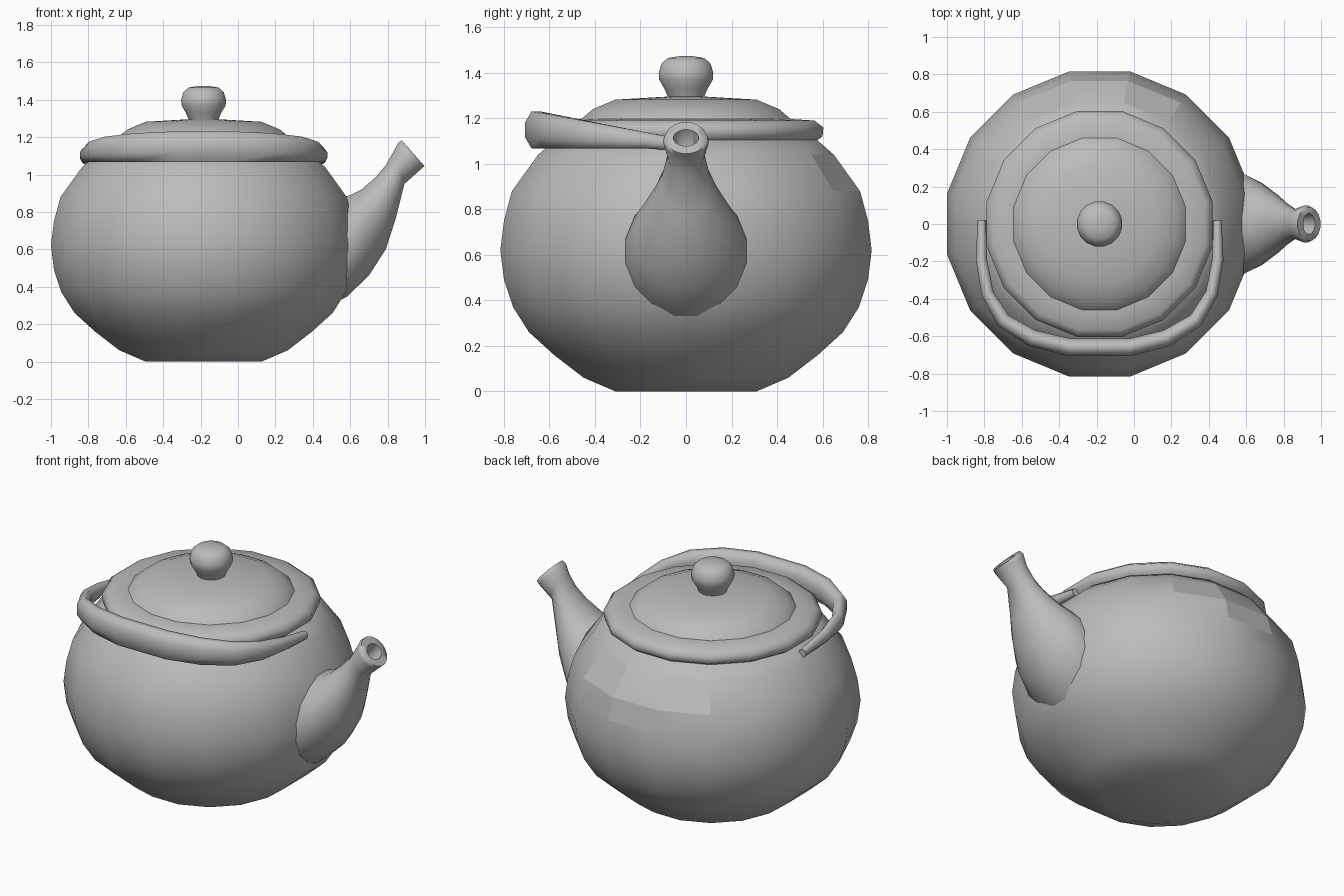
import bpy, bmesh
from math import pi, cos, sin, tan, radians
from mathutils import Vector

cube = bpy.data.objects.get("Cube")
if cube:
    bpy.data.objects.remove(cube, do_unlink=True)

# One plain grey for everything
grey = bpy.data.materials.new("grey")
grey.use_nodes = True
colour = (0.5, 0.5, 0.5, 1)
grey.diffuse_color = colour
grey.node_tree.nodes["Principled BSDF"].inputs["Base Color"].default_value = colour

SIDES = 16
AXIS = -0.184  # x of the pot's turning axis


def ellipse(centre, u, v, n=SIDES):
    """Ring of n points, with flats facing along u and v."""
    k = 1 / cos(pi / n)
    return [centre + k * (u * cos(a) + v * sin(a))
            for a in ((i + 0.5) * 2 * pi / n for i in range(n))]


def loft(name, rings, sharp=50):
    """Skin between rings, cap both ends and shade smooth."""
    bm = bmesh.new()
    loops = [[bm.verts.new(p) for p in ring] for ring in rings]
    for a, b in zip(loops, loops[1:]):
        for i in range(len(a)):
            j = (i + 1) % len(a)
            bm.faces.new((a[i], a[j], b[j], b[i]))
    bm.faces.new(loops[0])
    bm.faces.new(loops[-1])
    bmesh.ops.recalc_face_normals(bm, faces=bm.faces)
    for f in bm.faces:
        f.smooth = True
    mesh = bpy.data.meshes.new(name)
    bm.to_mesh(mesh)
    bm.free()
    mesh.set_sharp_from_angle(angle=radians(sharp))
    mesh.materials.append(grey)
    obj = bpy.data.objects.new(name, mesh)
    bpy.context.collection.objects.link(obj)
    return obj


def turn(name, profile, sharp=50):
    """Turn a (radius, height) profile about the pot's axis."""
    return loft(name, [ellipse(Vector((AXIS, 0, z)), Vector((r, 0, 0)), Vector((0, r, 0)))
                       for r, z in profile], sharp)


# Round pot
pot = turn("pot", [(0.31, 0), (0.45, 0.06), (0.58, 0.16), (0.69, 0.26), (0.76, 0.37),
                   (0.80, 0.49), (0.816, 0.62), (0.80, 0.75), (0.765, 0.88),
                   (0.65, 1.04), (0.57, 1.11)])

# Three flat facets on the back of the pot
for face in pot.data.polygons:
    c = face.center
    dx = abs(c.x - AXIS)
    upper = 0.9 < c.z < 1.04 and 0.2 < dx < 0.35
    middle = 0.75 < c.z < 0.88 and dx < 0.1
    if c.y > 0 and (upper or middle):
        face.use_smooth = False

# Lid: rounded rim, dome and knob
turn("lid_rim", [(0.53, 1.08), (0.56, 1.092), (0.60, 1.12), (0.604, 1.16),
                 (0.565, 1.19), (0.46, 1.197)], 60)
turn("lid_dome", [(0.47, 1.18), (0.46, 1.197), (0.41, 1.24), (0.31, 1.282), (0.09, 1.295)])
turn("lid_knob", [(0.10, 1.28), (0.08, 1.295), (0.095, 1.33), (0.118, 1.37), (0.12, 1.40),
                  (0.108, 1.44), (0.08, 1.465), (0.03, 1.473)], 70)

# Spout: (top x, top z, bottom x, bottom z, half width), ending inside the mouth
sections = [(0.46, 0.85, 0.44, 0.28, 0.25), (0.60, 0.89, 0.58, 0.345, 0.265),
            (0.66, 0.92, 0.70, 0.46, 0.22), (0.74, 0.99, 0.79, 0.60, 0.155),
            (0.79, 1.05, 0.845, 0.77, 0.108), (0.83, 1.12, 0.89, 0.95, 0.078),
            (0.857, 1.17, 0.98, 1.03, 0.098), (0.875, 1.183, 0.997, 1.045, 0.09),
            (0.905, 1.15, 0.967, 1.078, 0.055), (0.84, 1.06, 0.885, 1.0, 0.045)]
rings = []
for tx, tz, bx, bz, w in sections:
    top, low = Vector((tx, 0, tz)), Vector((bx, 0, bz))
    rings.append(ellipse((top + low) / 2, (top - low) / 2, Vector((0, w, 0))))
loft("spout", rings, 75)

# Swinging handle: half of its path as (x offset, y, half thickness), then mirrored
half = [(0.63, 0.02, 0.022), (0.632, -0.19, 0.03), (0.60, -0.37, 0.033),
        (0.515, -0.515, 0.04), (0.36, -0.61, 0.045), (0.16, -0.66, 0.047)]
path = half + [(-x, y, t) for x, y, t in reversed(half)]
rings = []
for i, (x, y, t) in enumerate(path):
    before, after = path[max(i - 1, 0)], path[min(i + 1, len(path) - 1)]
    along = Vector((after[0] - before[0], after[1] - before[1], 0)).normalized()
    across = along.cross(Vector((0, 0, 1)))
    low = 1.055 if y > -0.1 else 1.068
    high = 1.105 - 0.19 * y
    rings.append(ellipse(Vector((AXIS + x, y, (low + high) / 2)), across * t,
                         Vector((0, 0, (high - low) / 2)), 8))
loft("handle", rings, 60)
